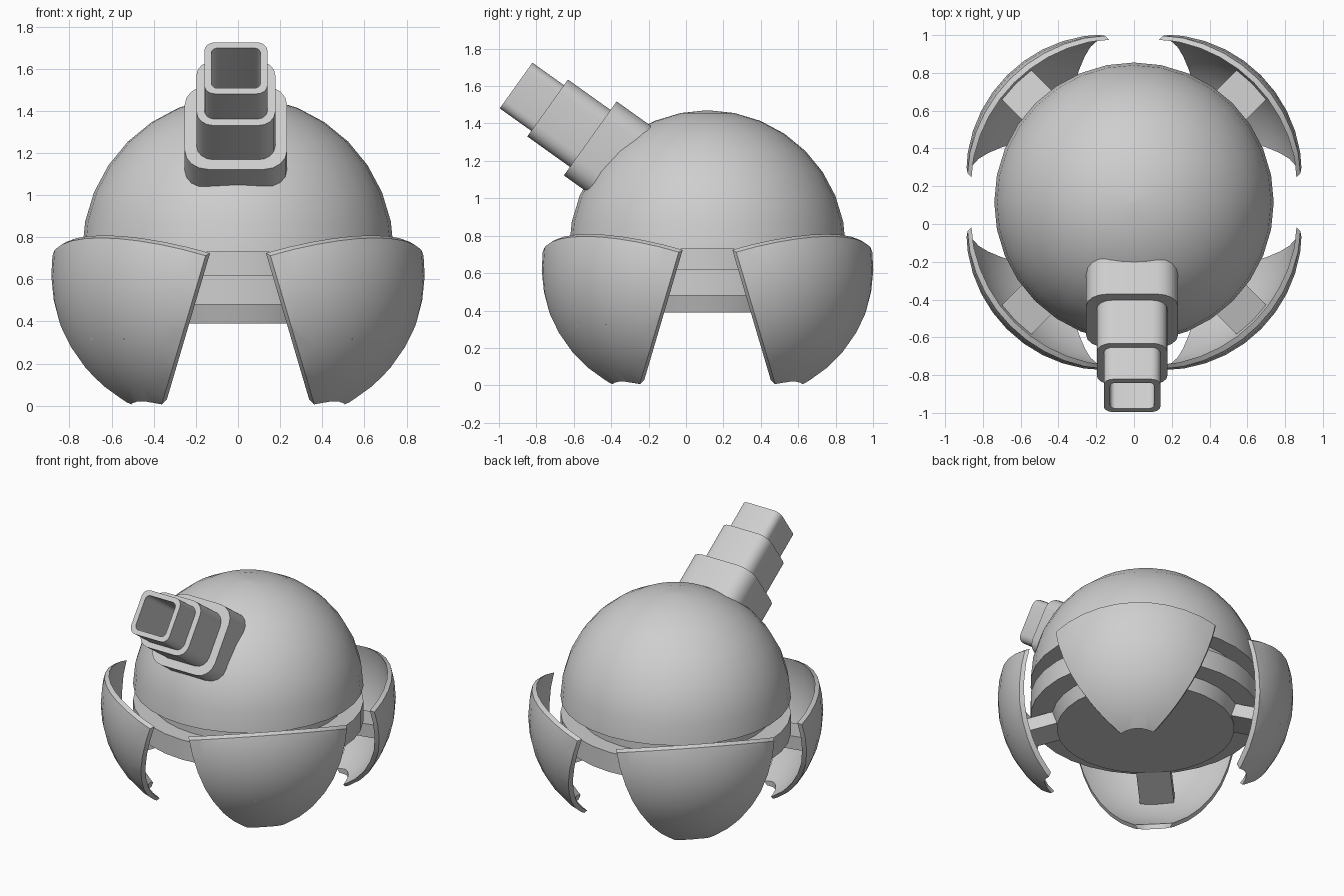
import bpy, bmesh, math
from mathutils import Vector, Matrix

if "Cube" in bpy.data.objects:
    bpy.data.objects.remove(bpy.data.objects["Cube"], do_unlink=True)

CENTRE = Vector((0, 0.115, 0))

grey = bpy.data.materials.new("light_grey")
grey.use_nodes = True
colour = (0.62, 0.62, 0.62, 1)
grey.diffuse_color = colour
grey.node_tree.nodes["Principled BSDF"].inputs["Base Color"].default_value = colour


def add_object(name, bm, location=CENTRE):
    bmesh.ops.recalc_face_normals(bm, faces=bm.faces)
    mesh = bpy.data.meshes.new(name)
    bm.to_mesh(mesh)
    bm.free()
    mesh.materials.append(grey)
    obj = bpy.data.objects.new(name, mesh)
    obj.location = location
    bpy.context.collection.objects.link(obj)
    bpy.context.view_layer.update()
    return obj


def activate(obj):
    bpy.ops.object.select_all(action='DESELECT')
    obj.select_set(True)
    bpy.context.view_layer.objects.active = obj


def smooth(obj):
    activate(obj)
    bpy.ops.object.shade_smooth_by_angle(angle=math.radians(32))


def apply_modifiers(obj):
    activate(obj)
    for mod in list(obj.modifiers):
        bpy.ops.object.modifier_apply(modifier=mod.name)


def mirror_xy(obj):
    mod = obj.modifiers.new("mirror", 'MIRROR')
    mod.use_axis = (True, True, False)
    mod.use_mirror_merge = False


def loft(bm, loops):
    rings = [[bm.verts.new(p) for p in loop] for loop in loops]
    for a, b in zip(rings, rings[1:]):
        for i in range(len(a)):
            j = (i + 1) % len(a)
            bm.faces.new((a[i], a[j], b[j], b[i]))
    bm.faces.new(rings[0])
    bm.faces.new(rings[-1])


# Body: dome, groove, ring and bottom disc turned as one profile
R, SEG = 0.74, 32
profile = [(R * math.cos(a), 0.73 + R * math.sin(a))
           for a in [math.pi / 2 * (i / 8) for i in range(8)]]
profile = [(0.57, 0.39), (0.6, 0.48), (R, 0.48), (R, 0.62),
           (0.62, 0.62), (0.62, 0.73)] + profile
profile.append((0.01, 0.73 + R))
bm = bmesh.new()
loft(bm, [[(r * math.cos(2 * math.pi * k / SEG), r * math.sin(2 * math.pi * k / SEG), z)
           for k in range(SEG)] for r, z in profile])
smooth(add_object("domed_body", bm))

# Leg panel: patch of a sphere pushed out along the diagonal, trimmed by planes
bm = bmesh.new()
bmesh.ops.create_uvsphere(bm, u_segments=40, v_segments=20, radius=R,
                          matrix=Matrix.Translation((0.149, 0.149, 0.615)))
slope = 0.295
diag = 0.436 / math.sqrt(2)
trims = [((0.153, 0, 0.715), (-1, 0, -slope)),
         ((0, 0.153, 0.715), (0, -1, -slope)),
         ((0, 0, 0.393), (-diag, -diag, 1))]
for point, normal in trims:
    bmesh.ops.bisect_plane(bm, geom=bm.verts[:] + bm.edges[:] + bm.faces[:],
                           plane_co=point, plane_no=Vector(normal).normalized(),
                           clear_outer=True)
# inner skin: the same patch shifted inward and slightly up, joined by a rim
inner = bmesh.ops.extrude_face_region(bm, geom=bm.faces[:], use_keep_orig=True)
bmesh.ops.translate(bm, vec=(-0.021, -0.021, 0.012),
                    verts=[v for v in inner["geom"] if isinstance(v, bmesh.types.BMVert)])
panel = add_object("leg_panels", bm)

# Round bite through the foot of each panel
bm = bmesh.new()
bmesh.ops.create_cone(bm, cap_ends=True, segments=32, radius1=0.17, radius2=0.17, depth=0.5,
                      matrix=Matrix.Translation((0.339, 0.339, 0)))
cutter = add_object("foot_notch_cutter", bm)
cutter.hide_render = True
cut = panel.modifiers.new("notch", 'BOOLEAN')
cut.operation = 'DIFFERENCE'
cut.object = cutter
cut.solver = 'EXACT'
mirror_xy(panel)
apply_modifiers(panel)
bpy.data.objects.remove(cutter, do_unlink=True)
smooth(panel)

# Struts sloping down from the bottom disc to the panels
bm = bmesh.new()
bmesh.ops.create_cube(bm, size=1, matrix=Matrix.Rotation(math.pi / 4, 4, 'Z')
                      @ Matrix.Translation((0.57, 0, 0.443))
                      @ Matrix.Rotation(math.radians(15), 4, 'Y')
                      @ Matrix.Translation((0.145, 0, 0))
                      @ Matrix.Diagonal((0.37, 0.22, 0.09, 1)))
struts = add_object("panel_struts", bm)
mirror_xy(struts)
apply_modifiers(struts)

# Stepped hollow barrel with rounded square sections
tilt = math.radians(35.5)
axis = Vector((0, -math.cos(tilt), math.sin(tilt)))
up = Vector((0, math.sin(tilt), math.cos(tilt)))
side = Vector((1, 0, 0))


def section(dist, half, radius):
    points = []
    for quarter in range(4):
        mid = math.pi / 4 + quarter * math.pi / 2
        cx = math.copysign(half - radius, math.cos(mid))
        cy = math.copysign(half - radius, math.sin(mid))
        for k in range(5):
            a = quarter * math.pi / 2 + k * math.pi / 8
            points.append(axis * dist + side * (cx + radius * math.cos(a))
                          + up * (cy + radius * math.sin(a)))
    return points


bm = bmesh.new()
loft(bm, [section(*s) for s in [
    (-0.45, 0.243, 0.11), (0, 0.243, 0.11),
    (0, 0.187, 0.08), (0.28, 0.187, 0.08),
    (0.28, 0.15, 0.05), (0.487, 0.15, 0.05),
    (0.487, 0.117, 0.03), (0, 0.117, 0.03)]])
smooth(add_object("stepped_barrel", bm, Vector((-0.01, -0.512, 1.32))))
